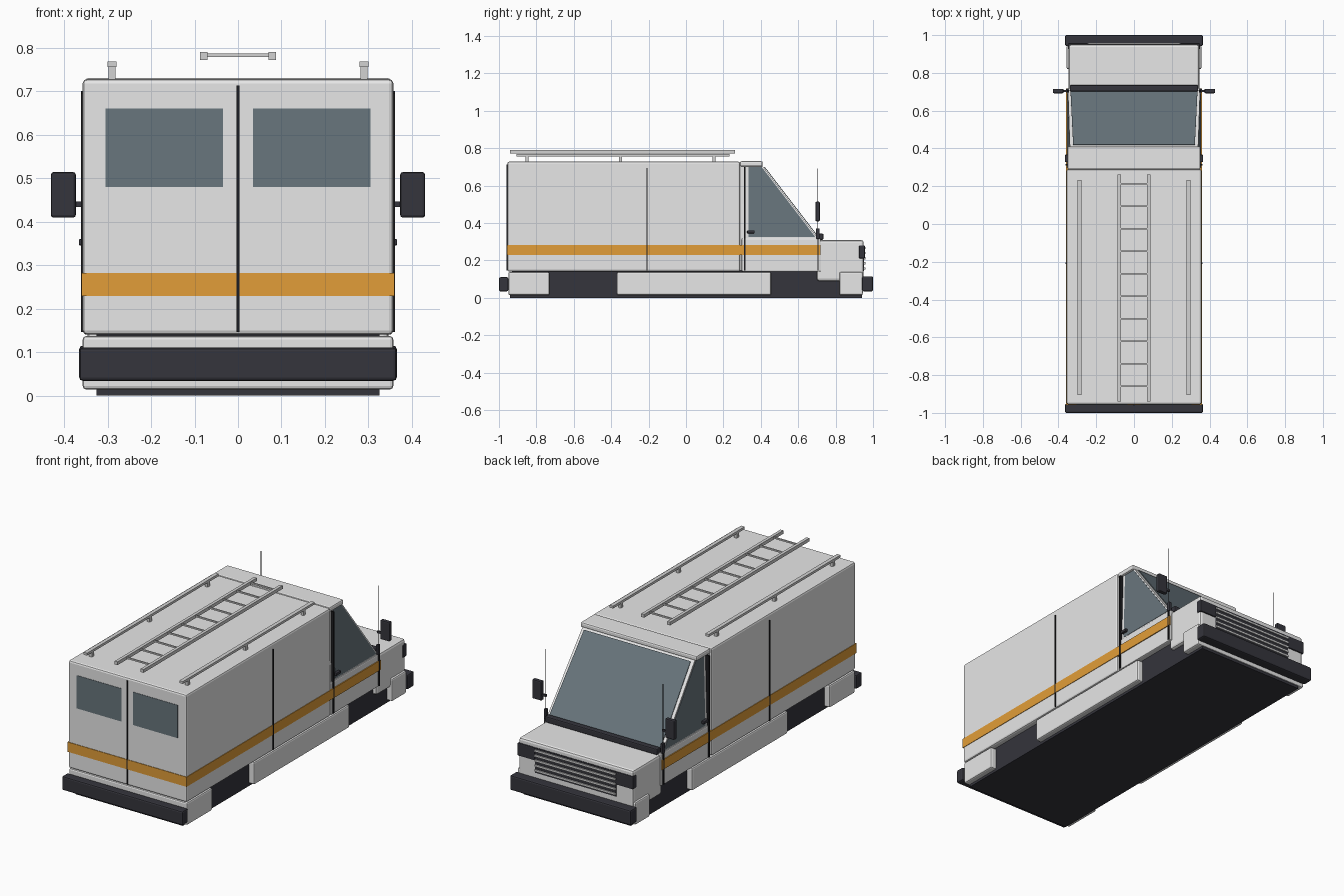
import bpy, bmesh
from mathutils import Vector

cube = bpy.data.objects.get("Cube")
if cube:
    bpy.data.objects.remove(cube, do_unlink=True)


def material(name, r, g, b):
    m = bpy.data.materials.new(name)
    m.use_nodes = True
    m.diffuse_color = (r, g, b, 1)
    m.node_tree.nodes["Principled BSDF"].inputs["Base Color"].default_value = (r, g, b, 1)
    return m


WHITE = material("white paint", 0.8, 0.8, 0.8)
DARK = material("dark plastic", 0.035, 0.035, 0.045)
BLACK = material("black seam", 0.012, 0.012, 0.014)
GLASS = material("tinted glass", 0.14, 0.18, 0.205)
ORANGE = material("orange stripe", 0.76, 0.34, 0.04)
METAL = material("light metal", 0.65, 0.65, 0.65)


def finish(name, bm, mat, bevel):
    bmesh.ops.recalc_face_normals(bm, faces=bm.faces)
    me = bpy.data.meshes.new(name)
    bm.to_mesh(me)
    bm.free()
    ob = bpy.data.objects.new(name, me)
    bpy.context.collection.objects.link(ob)
    me.materials.append(mat)
    if bevel:
        mod = ob.modifiers.new("soft edges", 'BEVEL')
        mod.width = bevel
        mod.segments = 2
    return ob


def box(name, x, y, z, mat, bevel=0):
    """Box from (low, high) ranges on each axis."""
    bm = bmesh.new()
    bmesh.ops.create_cube(bm, size=1)
    for v in bm.verts:
        v.co = [r[0] if c < 0 else r[1] for c, r in zip(v.co, (x, y, z))]
    return finish(name, bm, mat, bevel)


def sweep(name, points, offset, mat):
    """Flat polygon extruded along an offset."""
    bm = bmesh.new()
    face = bm.faces.new([bm.verts.new(p) for p in points])
    new = bmesh.ops.extrude_face_region(bm, geom=[face])["geom"]
    for v in new:
        if isinstance(v, bmesh.types.BMVert):
            v.co += Vector(offset)
    return finish(name, bm, mat, 0)


def wide(w):
    return (-w, w)


def side_range(s, a, b):
    return tuple(sorted((s * a, s * b)))


# Underside and lower skirts
box("floor", wide(0.325), (-0.94, 0.94), (0, 0.02), DARK)
box("wheel_well_core", wide(0.325), (-0.93, 0.83), (0.015, 0.145), DARK)
for name, y in (("rear", (-0.95, -0.73)), ("middle", (-0.37, 0.455)), ("nose", (0.82, 0.945))):
    box(name + "_skirt", wide(0.357), y, (0.014, 0.137), WHITE, 0.008)
box("rear_bumper", wide(0.365), (-1, -0.95), (0.034, 0.11), DARK, 0.008)
box("front_bumper", wide(0.365), (0.942, 1), (0.034, 0.115), DARK, 0.008)

# Main body
box("cargo_body", wide(0.357), (-0.955, 0.29), (0.14, 0.728), WHITE, 0.01)
box("body_joint", wide(0.345), (0.28, 0.31), (0.145, 0.715), WHITE)
box("lower_cab", wide(0.355), (0.298, 0.72), (0.14, 0.318), WHITE, 0.006)
box("hood", wide(0.346), (0.70, 0.95), (0.09, 0.308), WHITE, 0.012)
box("cab_roof", wide(0.352), (0.288, 0.41), (0.702, 0.73), WHITE, 0.008)

# Tapered upper cab
upper = sweep("upper_cab", [(-0.35, 0.3, 0.31), (-0.35, 0.712, 0.31),
                            (-0.35, 0.405, 0.71), (-0.35, 0.3, 0.71)], (0.7, 0, 0), WHITE)
for v in upper.data.vertices:
    if v.co.z > 0.5:
        v.co.x *= 0.97

# Windows
sweep("windshield", [(-0.336, 0.701, 0.33), (0.336, 0.701, 0.33),
                     (0.322, 0.418, 0.698), (-0.322, 0.418, 0.698)], (0, 0.003, 0.0023), GLASS)
for s, side in ((1, "left"), (-1, "right")):
    sweep(side + "_cab_window", [(s * 0.3495, 0.335, 0.324), (s * 0.3495, 0.692, 0.324),
                                 (s * 0.3402, 0.404, 0.7), (s * 0.3402, 0.335, 0.7)],
          (s * 0.002, 0, 0), GLASS)
    box(side + "_rear_window", side_range(s, 0.035, 0.305), (-0.957, -0.95), (0.48, 0.66), GLASS)

# Stripe and panel seams
box("wrap_stripe", wide(0.36), (-0.958, 0.718), (0.229, 0.282), ORANGE)
box("rear_door_seam", wide(0.003), (-0.96, -0.95), (0.146, 0.713), BLACK)
for s, side in ((1, "left"), (-1, "right")):
    x = side_range(s, 0.34, 0.3615)
    box(side + "_cargo_seam", x, (-0.211, -0.205), (0.146, 0.695), BLACK)
    box(side + "_cab_seam", x, (0.309, 0.318), (0.146, 0.7), BLACK)
    box(side + "_door_front_seam", x, (0.703, 0.709), (0.146, 0.318), BLACK)
    box(side + "_door_handle", side_range(s, 0.34, 0.366), (0.327, 0.367), (0.345, 0.36), DARK, 0.003)
    # Mirror, its arm and a whip antenna
    box(side + "_mirror", side_range(s, 0.373, 0.43), (0.692, 0.716), (0.409, 0.514), DARK, 0.006)
    box(side + "_mirror_arm", side_range(s, 0.35, 0.38), (0.699, 0.709), (0.434, 0.446), DARK)
    box(side + "_antenna_base", side_range(s, 0.345, 0.36), (0.695, 0.715), (0.315, 0.37), DARK, 0.003)
    box(side + "_antenna", side_range(s, 0.353, 0.356), (0.7025, 0.7055), (0.36, 0.692), BLACK)
    # Headlight
    box(side + "_headlight", side_range(s, 0.245, 0.35), (0.925, 0.957), (0.21, 0.28), DARK, 0.005)

# Nose trim
box("cowl_bar", wide(0.34), (0.702, 0.735), (0.31, 0.343), DARK, 0.006)
box("grille_back", wide(0.245), (0.94, 0.953), (0.143, 0.28), DARK)
for i in range(5):
    z = 0.152 + i * 0.027
    box("grille_slat", wide(0.243), (0.945, 0.959), (z, z + 0.011), METAL)

# Roof rails on posts
for s, side in ((1, "left"), (-1, "right")):
    box(side + "_roof_rail", side_range(s, 0.279, 0.3), (-0.905, 0.232), (0.755, 0.768), METAL)
    for y in (-0.85, -0.35, 0.15):
        box(side + "_rail_post", side_range(s, 0.282, 0.298), (y - 0.009, y + 0.009), (0.725, 0.757), METAL)
    box(side + "_ladder_rail", side_range(s, 0.07, 0.087), (-0.94, 0.262), (0.772, 0.79), METAL)
for i in range(10):
    y = 0.212 - i * 0.119
    box("ladder_rung", wide(0.075), (y - 0.004, y + 0.004), (0.778, 0.786), METAL)
